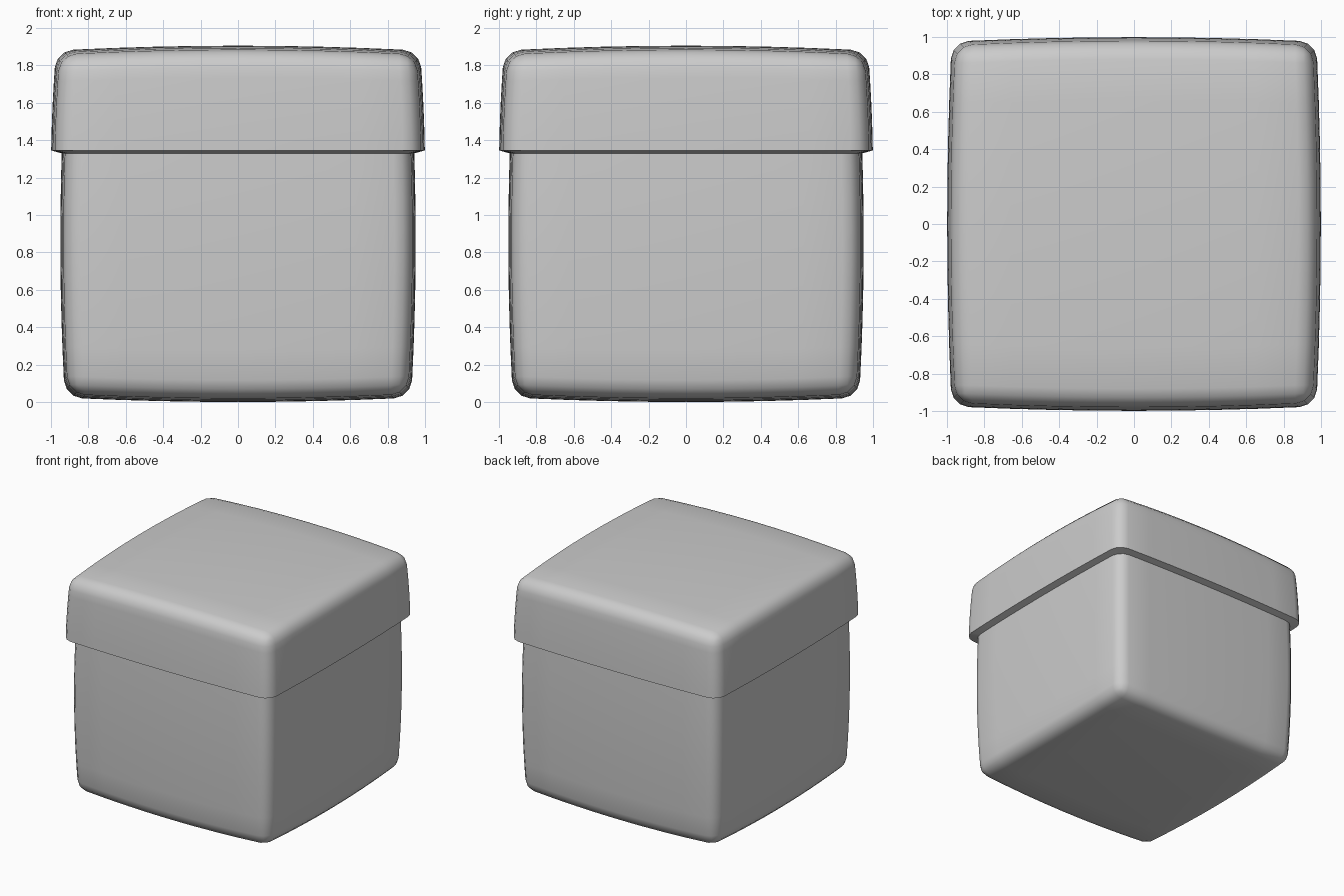
import bpy
import bmesh
import math

cube = bpy.data.objects.get("Cube")
if cube:
    bpy.data.objects.remove(cube, do_unlink=True)

grey = bpy.data.materials.new("light_grey")
grey.use_nodes = True
color = (0.6, 0.6, 0.6, 1)
grey.diffuse_color = color
grey.node_tree.nodes["Principled BSDF"].inputs["Base Color"].default_value = color


def pillow_shell(name, half, closed_z, open_z, widest_z, side_curve, lip=False):
    """Open rounded box with gently bulging sides; closed_z is the solid end."""
    bm = bmesh.new()
    bmesh.ops.create_cube(bm, size=2)
    for v in bm.verts:
        v.co.x *= half
        v.co.y *= half
        v.co.z = max(closed_z, open_z) if v.co.z > 0 else min(closed_z, open_z)

    # Remove the open end, then round every other edge
    end = [f for f in bm.faces if abs(f.calc_center_median().z - open_z) < 0.001]
    bmesh.ops.delete(bm, geom=end, context='FACES')
    edges = [e for e in bm.edges if not e.is_boundary]
    bmesh.ops.bevel(bm, geom=edges, offset=0.095, segments=3, profile=0.5,
                    affect='EDGES', clamp_overlap=True)

    # Divide the broad panels so they can bulge
    long_edges = [e for e in bm.edges if e.calc_length() > 0.2]
    bmesh.ops.subdivide_edges(bm, edges=long_edges, cuts=7, use_grid_fill=True)
    for v in bm.verts:
        x, y, z = v.co
        side = 1 - side_curve * (z - widest_z) ** 2
        weight = (z - open_z) / (closed_z - open_z)
        crown = 0.026 * (x * x + y * y) * weight
        v.co.x = x * (side - 0.024 * y * y)
        v.co.y = y * (side - 0.024 * x * x)
        v.co.z = z - math.copysign(crown, closed_z - open_z)

    # Underside of the overhanging rim, running into the body
    if lip:
        rim = [e for e in bm.edges if e.is_boundary]
        made = bmesh.ops.extrude_edge_only(bm, edges=rim)["geom"]
        for v in (g for g in made if isinstance(g, bmesh.types.BMVert)):
            v.co.x *= 0.93
            v.co.y *= 0.93
            v.co.z -= 0.02

    bmesh.ops.recalc_face_normals(bm, faces=bm.faces)
    mesh = bpy.data.meshes.new(name)
    bm.to_mesh(mesh)
    bm.free()
    mesh.materials.append(grey)
    obj = bpy.data.objects.new(name, mesh)
    bpy.context.collection.objects.link(obj)
    bpy.ops.object.select_all(action='DESELECT')
    obj.select_set(True)
    bpy.context.view_layer.objects.active = obj
    bpy.ops.object.shade_smooth_by_angle(angle=math.radians(50))
    return obj


# Box body, closed at the bottom
pillow_shell("box_body", 0.95, 0, 1.4, 0.85, 0.035)

# Overhanging lid, closed at the top
pillow_shell("box_lid", 1.0, 1.905, 1.345, 1.2, 0.055, lip=True)
